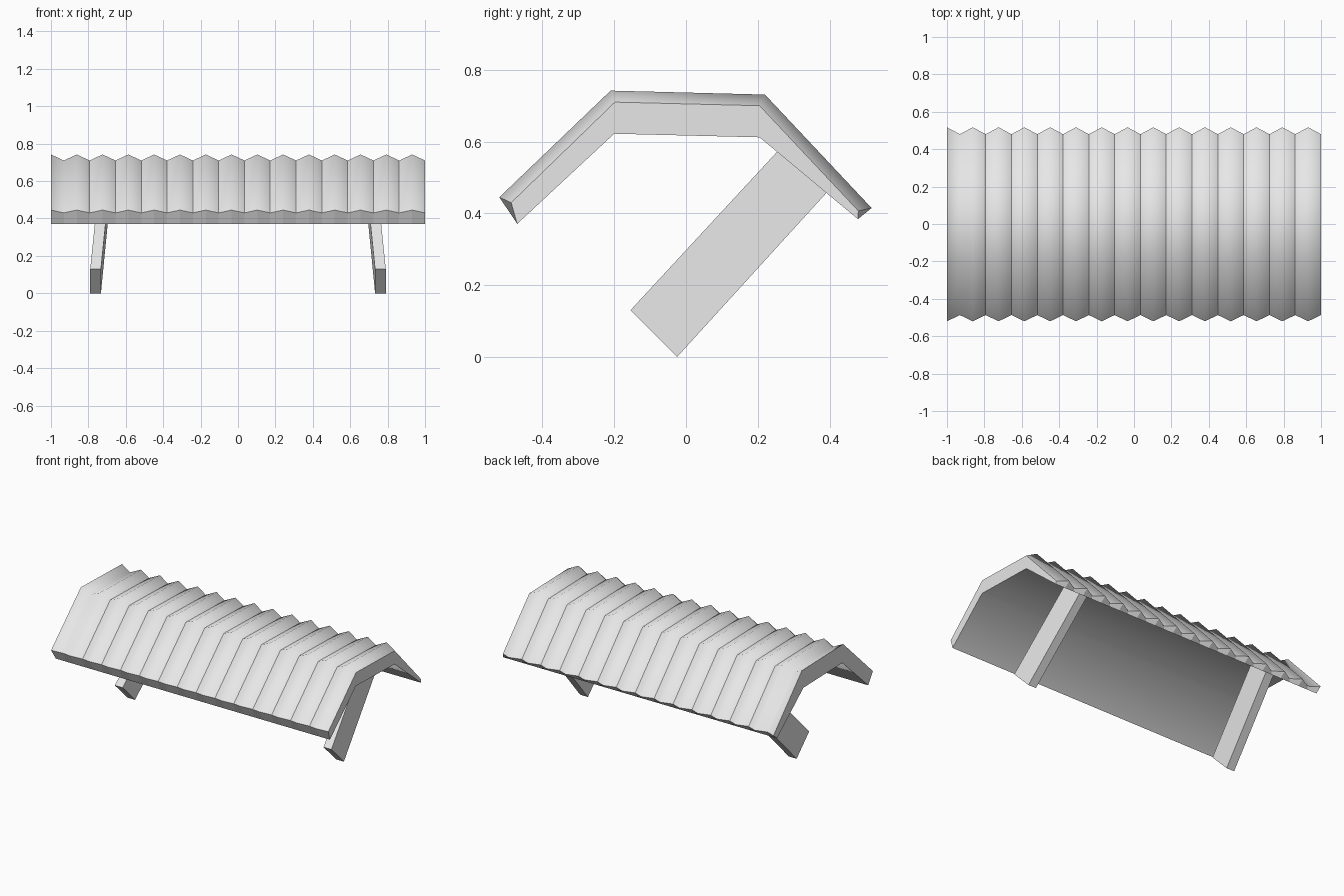
import bpy, bmesh
from mathutils import Vector

cube = bpy.data.objects.get("Cube")
if cube:
    bpy.data.objects.remove(cube, do_unlink=True)

# Single plain grey
grey = bpy.data.materials.new("light_grey")
grey.use_nodes = True
grey.diffuse_color = (0.8, 0.8, 0.8, 1)
grey.node_tree.nodes["Principled BSDF"].inputs["Base Color"].default_value = grey.diffuse_color


def finish(bm, name):
    bmesh.ops.recalc_face_normals(bm, faces=bm.faces)
    mesh = bpy.data.meshes.new(name)
    bm.to_mesh(mesh)
    bm.free()
    mesh.materials.append(grey)
    obj = bpy.data.objects.new(name, mesh)
    bpy.context.collection.objects.link(obj)
    return obj


# Canopy cross-sections (y, z): ridge crest, groove and plain underside
CREST = [(-0.52, 0.445), (-0.21, 0.742), (0.22, 0.731), (0.517, 0.415)]
GROOVE = [(-0.487, 0.43), (-0.198, 0.71), (0.205, 0.70), (0.48, 0.407)]
UNDER = [(-0.47, 0.371), (-0.20, 0.622), (0.205, 0.612), (0.479, 0.384)]
STEPS = 29


def build_canopy():
    bm = bmesh.new()
    tops, unders = [], []
    for i in range(STEPS + 1):
        x = -1 + 2 * i / STEPS
        tops.append([bm.verts.new((x, y, z)) for y, z in (GROOVE if i % 2 else CREST)])
        unders.append([bm.verts.new((x, y, z)) for y, z in UNDER])
    n = len(UNDER)
    # Corrugated outside and plain inside, smooth across their bends
    for rows in (tops, unders):
        for a, b in zip(rows, rows[1:]):
            for j in range(n - 1):
                bm.faces.new((a[j], a[j + 1], b[j + 1], b[j])).smooth = True
    # Front and back rims
    for j in (0, n - 1):
        for i in range(STEPS):
            bm.faces.new((tops[i][j], tops[i + 1][j], unders[i + 1][j], unders[i][j]))
    # End caps
    for i in (0, STEPS):
        for j in range(n - 1):
            bm.faces.new((tops[i][j], tops[i][j + 1], unders[i][j + 1], unders[i][j]))
    # Hard creases along the grooves and around every flat rim
    for row in tops[3::2]:
        for a, b in zip(row, row[1:]):
            bm.edges.get((a, b)).smooth = False
    for e in bm.edges:
        if len({f.smooth for f in e.link_faces}) > 1:
            e.smooth = False
    return finish(bm, "corrugated_canopy")


# Slanted strut outline (y, z): foot pair then head pair, leaning inwards
STRUT = [(-0.155, 0.13), (-0.025, 0.0), (0.392, 0.458), (0.255, 0.573)]


def build_strut(name, side):
    bm = bmesh.new()
    rings = []
    for foot_x in (0.733, 0.79):
        rings.append([bm.verts.new((side * (foot_x - (0.045 if k > 1 else 0)), y, z))
                      for k, (y, z) in enumerate(STRUT)])
    a, b = rings
    bm.faces.new(a)
    bm.faces.new(b)
    for k in range(4):
        m = (k + 1) % 4
        bm.faces.new((a[k], a[m], b[m], b[k]))
    return finish(bm, name)


build_canopy()
for name, side in (("left_strut", 1), ("right_strut", -1)):
    build_strut(name, side)
